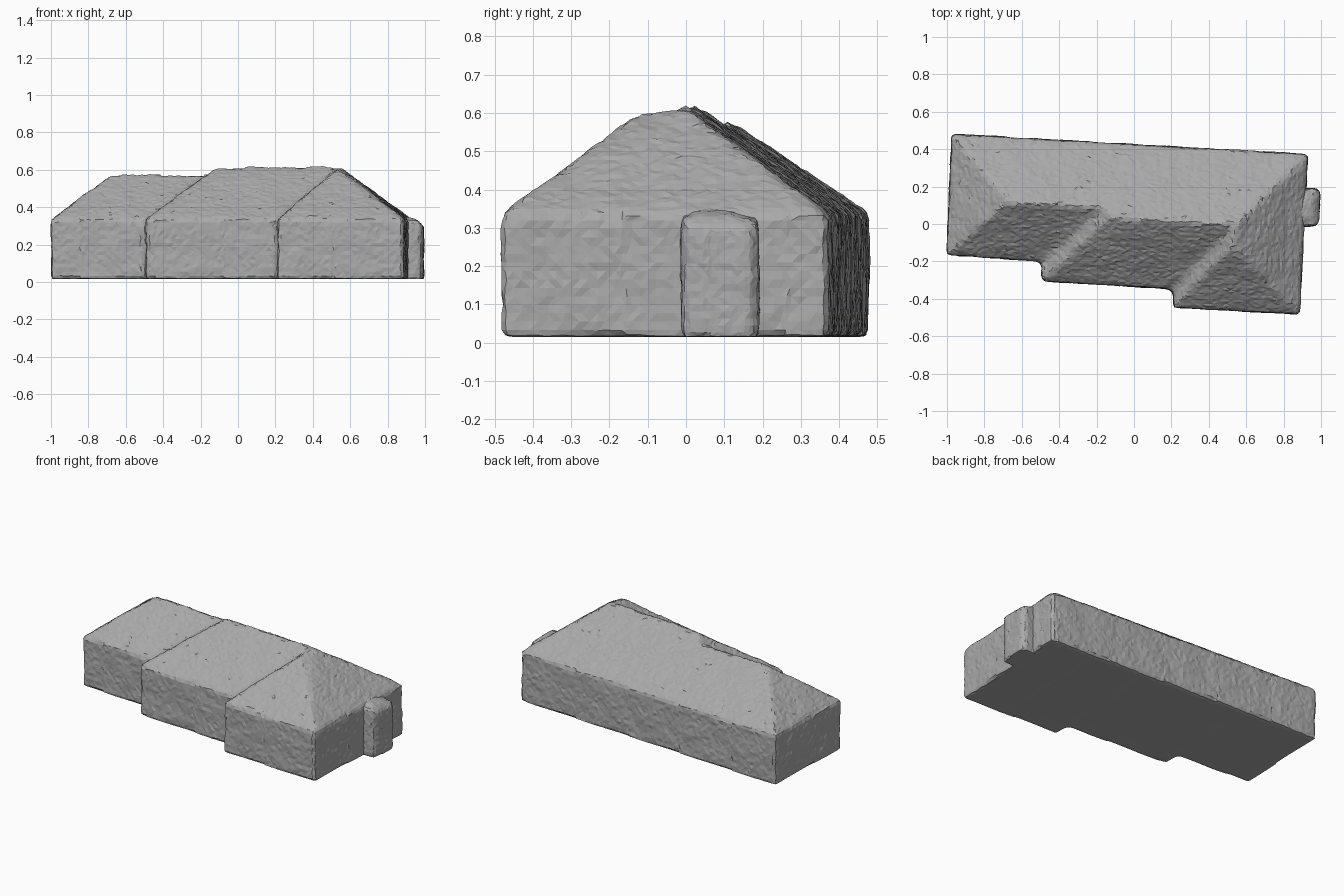
import bpy
import bmesh
import random
from mathutils import Vector, noise

cube = bpy.data.objects.get("Cube")
if cube:
    bpy.data.objects.remove(cube, do_unlink=True)

random.seed(4)
BASE, EAVE = 0.015, 0.335

stone = bpy.data.materials.new("plain grey")
stone.use_nodes = True
grey = (0.4, 0.4, 0.4, 1)
stone.diffuse_color = grey
stone.node_tree.nodes["Principled BSDF"].inputs["Base Color"].default_value = grey


def add_solid(bm, footprint, eaves, top):
    """Convex block: vertical walls on a footprint, closed over the top points."""
    points = [(x, y, BASE) for x, y in footprint]
    points += [(x, y, z) for (x, y), z in zip(footprint, eaves)]
    verts = [bm.verts.new(p) for p in points + top]
    bmesh.ops.convex_hull(bm, input=verts)


def back(x):
    """Depth of the long, slightly skewed back wall."""
    return 0.425 - 0.057 * x


def weathered(name, bm, voxel, rough):
    """Fuse the blocks into one skin and give it a faceted, worn surface."""
    bmesh.ops.recalc_face_normals(bm, faces=bm.faces)
    mesh = bpy.data.meshes.new(name)
    bm.to_mesh(mesh)
    bm.free()
    obj = bpy.data.objects.new(name, mesh)
    bpy.context.collection.objects.link(obj)
    remesh = obj.modifiers.new("fuse", 'REMESH')
    remesh.mode = 'VOXEL'
    remesh.voxel_size = voxel
    graph = bpy.context.evaluated_depsgraph_get()
    skin = bpy.data.meshes.new_from_object(obj.evaluated_get(graph))
    obj.modifiers.clear()
    obj.data = skin

    bm = bmesh.new()
    bm.from_mesh(skin)
    bm.normal_update()
    for v in bm.verts:
        if v.co.z > BASE + 0.01:
            lump = noise.noise(v.co * 9) * rough
            grit = random.uniform(-rough, rough) * 0.5
            v.co += v.normal * (lump + grit)
        slide = Vector((random.uniform(-1, 1), random.uniform(-1, 1), 0))
        v.co += (slide - v.normal * slide.dot(v.normal)) * voxel * 0.15
    bmesh.ops.triangulate(bm, faces=bm.faces)
    for f in bm.faces:
        f.smooth = False
    bm.to_mesh(skin)
    bm.free()
    skin.materials.clear()
    skin.materials.append(stone)
    return obj


# Three stepped wings, each under its own hipped roof
house = bmesh.new()
level = [EAVE] * 4
add_solid(house, [(-1.0, -0.165), (0.1, -0.24), (0.1, back(0.1)), (-0.975, back(-0.975))],
          level, [(-0.67, 0.12, 0.578), (-0.1, 0.085, 0.573)])
add_solid(house, [(-0.495, -0.305), (0.6, -0.37), (0.6, back(0.6)), (-0.45, back(-0.45))],
          level, [(-0.12, 0.04, 0.61), (0.08, 0.02, 0.62), (0.5, -0.005, 0.618)])
add_solid(house, [(0.21, -0.445), (0.885, -0.483), (0.93, back(0.93)), (0.25, back(0.25))],
          level, [(0.53, -0.12, 0.6), (0.545, -0.01, 0.618)])
weathered("house_walls_and_hipped_roof", house, 0.022, 0.005)

# Small entrance bay on the end wall
porch = bmesh.new()
add_solid(porch, [(0.86, -0.015), (0.97, -0.01), (0.988, 0.015),
                  (0.995, 0.165), (0.975, 0.19), (0.86, 0.19)],
          [0.335, 0.32, 0.3, 0.295, 0.31, 0.335],
          [(0.88, 0.05, 0.355), (0.95, 0.04, 0.335), (0.95, 0.13, 0.335)])
weathered("entrance_bay", porch, 0.018, 0.004)
